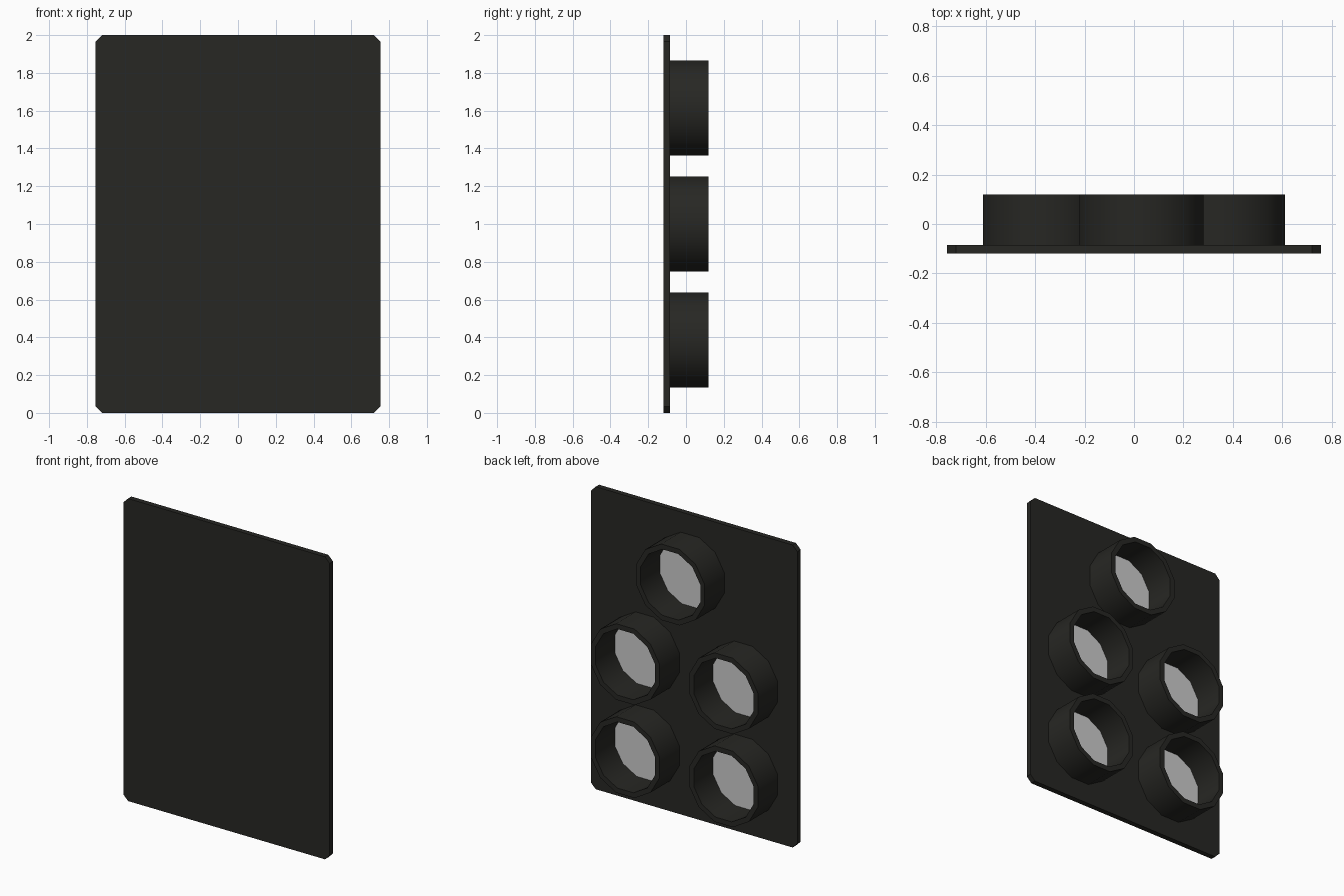
import bpy, bmesh, math

if "Cube" in bpy.data.objects:
    bpy.data.objects.remove(bpy.data.objects["Cube"])

dark = bpy.data.materials.new("dark_plastic")
dark.diffuse_color = (0.02, 0.02, 0.017, 1)
dark.use_nodes = True
dark.node_tree.nodes["Principled BSDF"].inputs["Base Color"].default_value = dark.diffuse_color

FRONT, PLATE_BACK, BACK = -0.12, -0.085, 0.12
SIDES = 12


def make_object(name, bm, mat=None):
    bmesh.ops.recalc_face_normals(bm, faces=bm.faces)
    mesh = bpy.data.meshes.new(name)
    bm.to_mesh(mesh)
    bm.free()
    ob = bpy.data.objects.new(name, mesh)
    bpy.context.collection.objects.link(ob)
    if mat:
        mesh.materials.append(mat)
    return ob


def loop(bm, cx, cz, r, y):
    step = 2 * math.pi / SIDES
    return [bm.verts.new((cx + r * math.cos((i + 0.5) * step), y,
                          cz + r * math.sin((i + 0.5) * step))) for i in range(SIDES)]


def make_ring(name, cx, cz, r_out=0.26, r_in=0.226):
    # open tube with a flat rim
    bm = bmesh.new()
    loops = [loop(bm, cx, cz, r, y) for r, y in
             ((r_out, PLATE_BACK), (r_out, BACK), (r_in, BACK), (r_in, PLATE_BACK))]
    for k in range(4):
        a, b = loops[k], loops[(k + 1) % 4]
        for i in range(SIDES):
            j = (i + 1) % SIDES
            bm.faces.new((a[i], a[j], b[j], b[i]))
    ob = make_object(name, bm, dark)
    bpy.ops.object.select_all(action='DESELECT')
    ob.select_set(True)
    bpy.context.view_layer.objects.active = ob
    bpy.ops.object.shade_smooth_by_angle(angle=math.radians(40))


def make_disc(name, cx, cz, r=0.226):
    # grey floor inside the tube, facing the back
    bm = bmesh.new()
    face = bm.faces.new(loop(bm, cx, cz, r, PLATE_BACK + 0.003))
    face.normal_update()
    if face.normal.y < 0:
        face.normal_flip()
    mesh = bpy.data.meshes.new(name)
    bm.to_mesh(mesh)
    bm.free()
    bpy.context.collection.objects.link(bpy.data.objects.new(name, mesh))


# front plate with clipped corners
w, h, c = 0.755, 2.0, 0.035
outline = [(-w + c, 0), (w - c, 0), (w, c), (w, h - c),
           (w - c, h), (-w + c, h), (-w, h - c), (-w, c)]
bm = bmesh.new()
face = bm.faces.new([bm.verts.new((x, FRONT, z)) for x, z in outline])
ext = bmesh.ops.extrude_face_region(bm, geom=[face], use_keep_orig=True)
for v in ext["geom"]:
    if isinstance(v, bmesh.types.BMVert):
        v.co.y = PLATE_BACK
make_object("front_plate", bm, dark)

# five cups on the back
cups = {"top": (0.03, 1.615),
        "middle_left": (-0.36, 1.0), "middle_right": (0.36, 1.0),
        "bottom_left": (-0.36, 0.385), "bottom_right": (0.36, 0.385)}
for label, (cx, cz) in cups.items():
    make_ring("ring_" + label, cx, cz)
    make_disc("disc_" + label, cx, cz)
